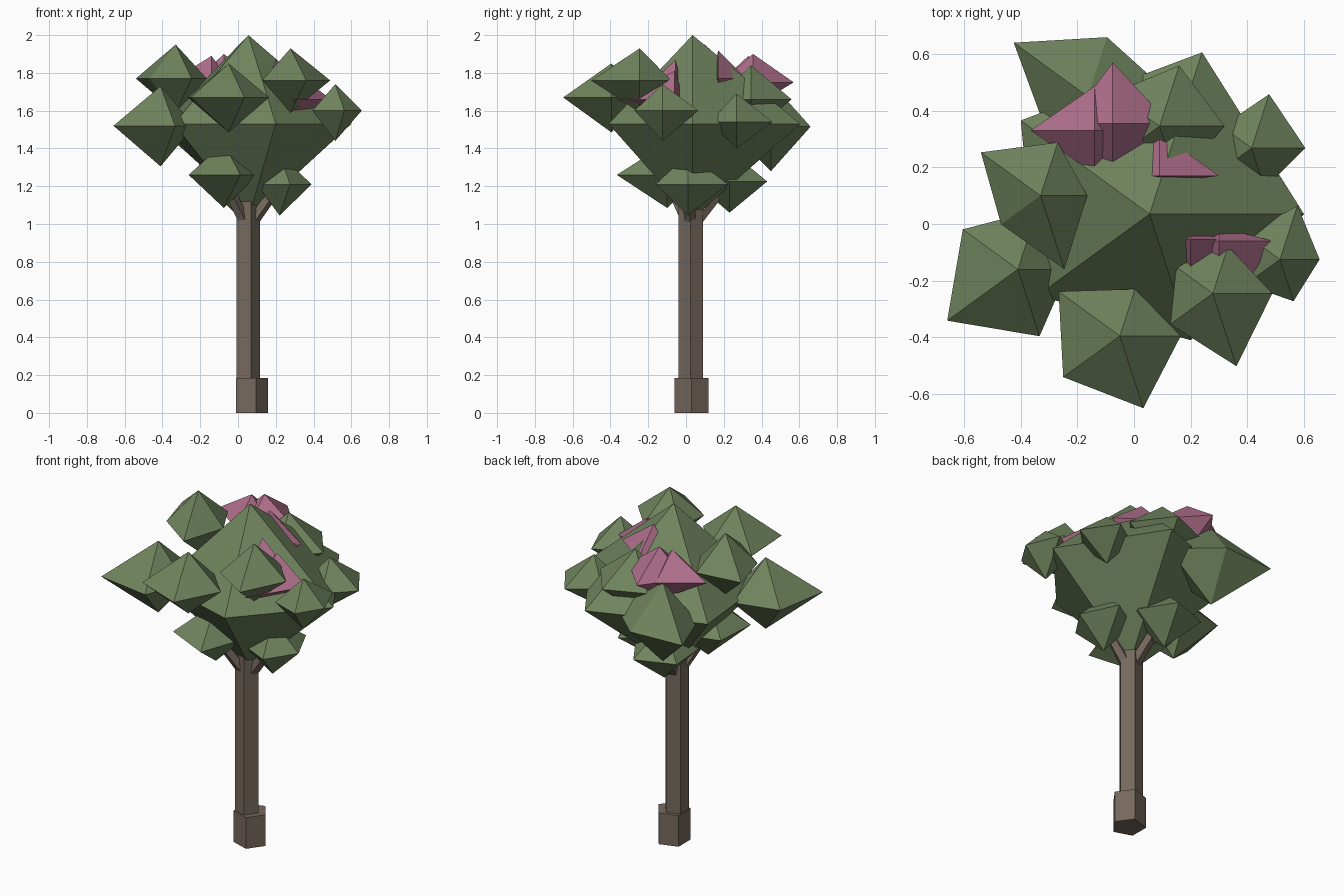
import bpy, bmesh
from math import cos, sin, tau
from mathutils import Vector


def material(name, rgb):
    m = bpy.data.materials.new(name)
    m.diffuse_color = (*rgb, 1)
    return m


GREEN = material("leaf_green", (0.16, 0.23, 0.11))
PINK = material("blossom_pink", (0.43, 0.16, 0.26))
BROWN = material("bark_brown", (0.18, 0.14, 0.11))


def finish(bm, name, mat):
    bmesh.ops.recalc_face_normals(bm, faces=bm.faces)
    me = bpy.data.meshes.new(name)
    bm.to_mesh(me)
    bm.free()
    me.materials.append(mat)
    ob = bpy.data.objects.new(name, me)
    bpy.context.collection.objects.link(ob)
    return ob


def clump(name, mat, x, y, top, mid, bottom, *radii):
    """Double pyramid with a flat, irregular ring; one radius per side."""
    bm = bmesh.new()
    n = len(radii)
    a = bm.verts.new((x, y, top))
    b = bm.verts.new((x, y, bottom))
    ring = [bm.verts.new((x + r * cos(tau * i / n), y + r * sin(tau * i / n), mid))
            for i, r in enumerate(radii)]
    for i in range(n):
        p, q = ring[i], ring[(i + 1) % n]
        bm.faces.new((p, q, a))
        bm.faces.new((q, p, b))
    finish(bm, name, mat)


def prism(name, start, end, r1, r2, sides=5):
    """Straight tapered wooden piece between two points."""
    start, end = Vector(start), Vector(end)
    rot = Vector((0, 0, 1)).rotation_difference(end - start)
    bm = bmesh.new()
    rings = [[bm.verts.new(p + rot @ Vector((r * cos(tau * i / sides), r * sin(tau * i / sides), 0)))
              for i in range(sides)] for p, r in ((start, r1), (end, r2))]
    for i in range(sides):
        j = (i + 1) % sides
        bm.faces.new((rings[0][i], rings[0][j], rings[1][j], rings[1][i]))
    bm.faces.new(rings[0])
    bm.faces.new(rings[1])
    finish(bm, name, BROWN)


# Trunk, foot and three short branches
prism("trunk_foot", (0.065, 0.03, 0), (0.065, 0.03, 0.185), 0.095, 0.095)
prism("trunk", (0.047, 0.025, 0.15), (0.047, 0.025, 1.3), 0.069, 0.069)
for i, tip in enumerate([(-0.06, -0.08, 1.2), (0.21, 0.01, 1.2), (0.0, 0.2, 1.2)]):
    prism(f"branch_{i + 1}", (0.05, 0.025, 0.98), tip, 0.035, 0.03)

# Main crown
clump("crown", GREEN, 0.055, 0.035, 2.0, 1.53, 1.03, 0.545, 0.60, 0.562, 0.487, 0.468)

# Leaf clumps around the crown: x, y, top, middle, bottom, five radii
outer = [
    (-0.41, -0.16, 1.73, 1.52, 1.305, 0.18, 0.22, 0.24, 0.308, 0.248),
    (-0.33, 0.10, 1.95, 1.77, 1.59, 0.165, 0.198, 0.26, 0.172, 0.273),
    (-0.05, -0.395, 1.85, 1.67, 1.485, 0.215, 0.174, 0.267, 0.247, 0.268),
    (0.278, -0.245, 1.93, 1.76, 1.59, 0.21, 0.175, 0.16, 0.185, 0.27),
    (0.515, -0.125, 1.74, 1.6, 1.44, 0.14, 0.20, 0.15, 0.15, 0.155),
    (0.415, 0.268, 1.69, 1.54, 1.4, 0.19, 0.20, 0.13, 0.15, 0.15),
    (0.09, 0.345, 1.84, 1.66, 1.48, 0.23, 0.225, 0.2, 0.2, 0.2),
    (-0.163, 0.45, 1.75, 1.515, 1.28, 0.30, 0.22, 0.323, 0.187, 0.25),
]
for i, c in enumerate(outer):
    clump(f"leaf_clump_{i + 1}", GREEN, *c)

# Low clumps sitting on the branches
low = [
    (-0.075, -0.1, 1.43, 1.26, 1.085, 0.18, 0.2, 0.21, 0.23, 0.28),
    (0.22, 0.01, 1.37, 1.21, 1.045, 0.17, 0.225, 0.15, 0.15, 0.18),
    (-0.02, 0.23, 1.39, 1.225, 1.06, 0.19, 0.21, 0.2, 0.18, 0.2),
]
for i, c in enumerate(low):
    clump(f"low_clump_{i + 1}", GREEN, *c)

# Blossoms: four-sided, half sunk in the crown
blossoms = [
    (-0.14, 0.33, 1.89, 1.75, 1.62, 0.1, 0.155, 0.225, 0.15),
    (-0.075, 0.355, 1.9, 1.75, 1.62, 0.2, 0.215, 0.16, 0.17),
    (0.09, 0.17, 1.92, 1.77, 1.65, 0.21, 0.15, 0.09, 0.025),
    (0.2, -0.055, 1.87, 1.72, 1.6, 0.16, 0.035, 0.05, 0.16),
    (0.3, -0.06, 1.81, 1.66, 1.55, 0.19, 0.05, 0.12, 0.31),
]
for i, c in enumerate(blossoms):
    clump(f"blossom_{i + 1}", PINK, *c)
